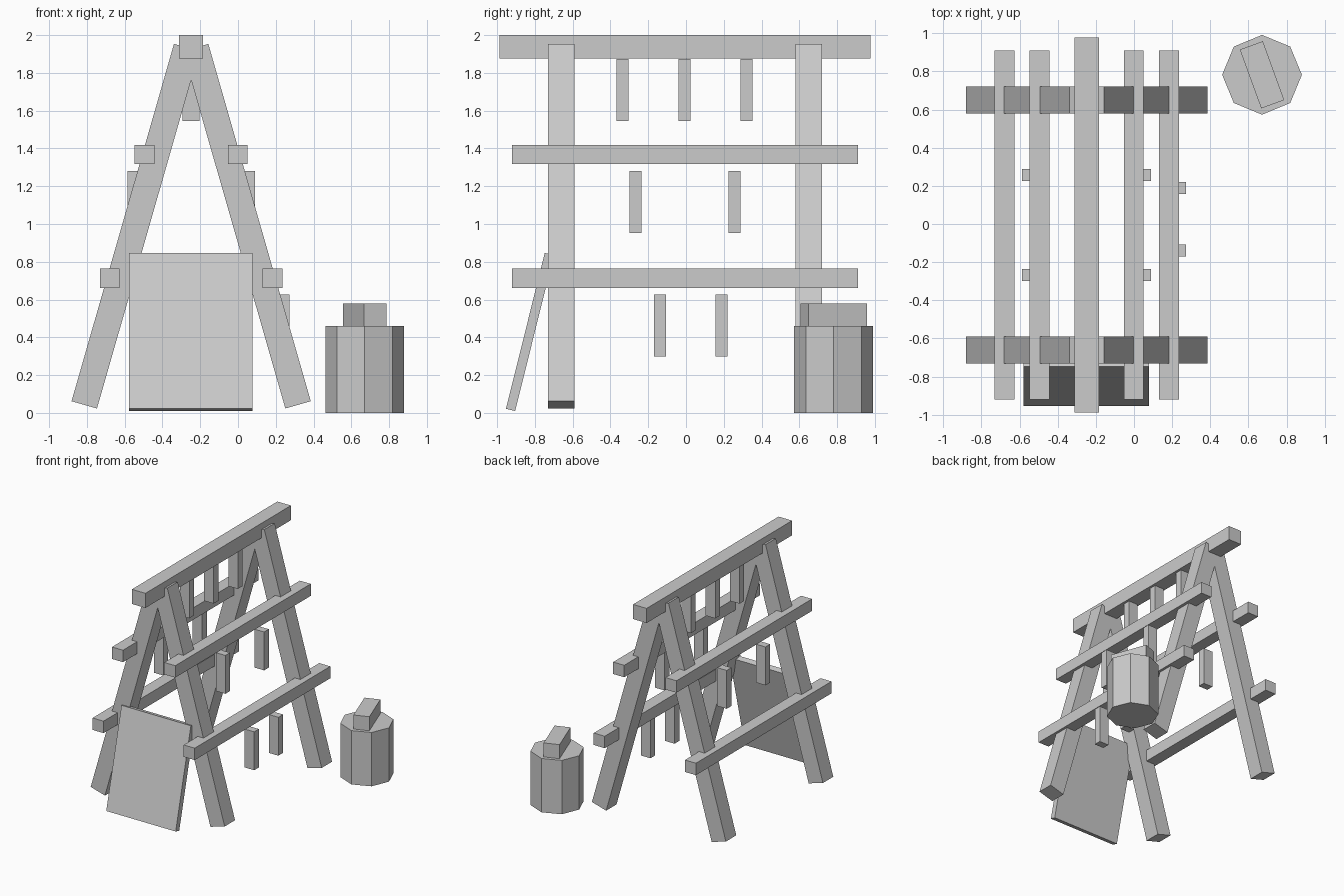
import bpy
from math import radians, cos, sin

if "Cube" in bpy.data.objects:
    bpy.data.objects.remove(bpy.data.objects["Cube"])

CX, CY = -0.248, -0.005   # centre of the rack


def box(name, loc, size, rot=(0, 0, 0)):
    bpy.ops.mesh.primitive_cube_add(size=1, location=loc, rotation=rot)
    ob = bpy.context.object
    ob.name = name
    ob.scale = size
    bpy.ops.object.transform_apply(location=False, rotation=False, scale=True)
    return ob


# Ridge beam
box("ridge_beam", (CX, CY, 1.9375), (0.128, 1.964, 0.125))

# Splayed A-frame legs
tilt = radians(16)
leg_len = 1.968
for end, y in (("front", CY - 0.655), ("back", CY + 0.655)):
    for side, s in (("left", -1), ("right", 1)):
        x = CX + s * (0.566 - sin(tilt) * leg_len / 2)
        z = 0.0425 + cos(tilt) * leg_len / 2
        box(f"{end}_{side}_leg", (x, y, z), (0.14, 0.14, leg_len), (0, -s * tilt, 0))

# Side rails
for level, dx, z in (("upper", 0.247, 1.368), ("lower", 0.431, 0.7125)):
    for side, s in (("left", -1), ("right", 1)):
        box(f"{level}_{side}_rail", (CX + s * dx, CY, z), (0.104, 1.83, 0.102))


# Hanging strips
def strips(name, x, ys, z):
    for i, y in enumerate(ys):
        box(f"{name}_{i + 1}", (x, y, z), (0.09, 0.063, 0.328))


strips("top_strip", CX, (-0.336, -0.008, 0.32), 1.709)
for side, s in (("left", -1), ("right", 1)):
    strips(f"middle_{side}_strip", CX + s * 0.293, (-0.268, 0.256), 1.116)
strips("lower_strip", 0.227, (-0.138, 0.188), 0.462)

# Board leaning on the front legs
lean = radians(14)
board_len = 0.85
box("leaning_board",
    (-0.25, -0.929 + sin(lean) * board_len / 2, 0.016 + cos(lean) * board_len / 2),
    (0.656, 0.05, board_len), (-lean, 0, 0))

# Chopping stump with block on top
bpy.ops.mesh.primitive_cylinder_add(vertices=8, radius=0.209, depth=0.46,
                                    location=(0.671, 0.782, 0.23))
bpy.context.object.name = "stump"
box("stump_block", (0.671, 0.782, 0.518), (0.128, 0.328, 0.124), (0, 0, radians(20)))
